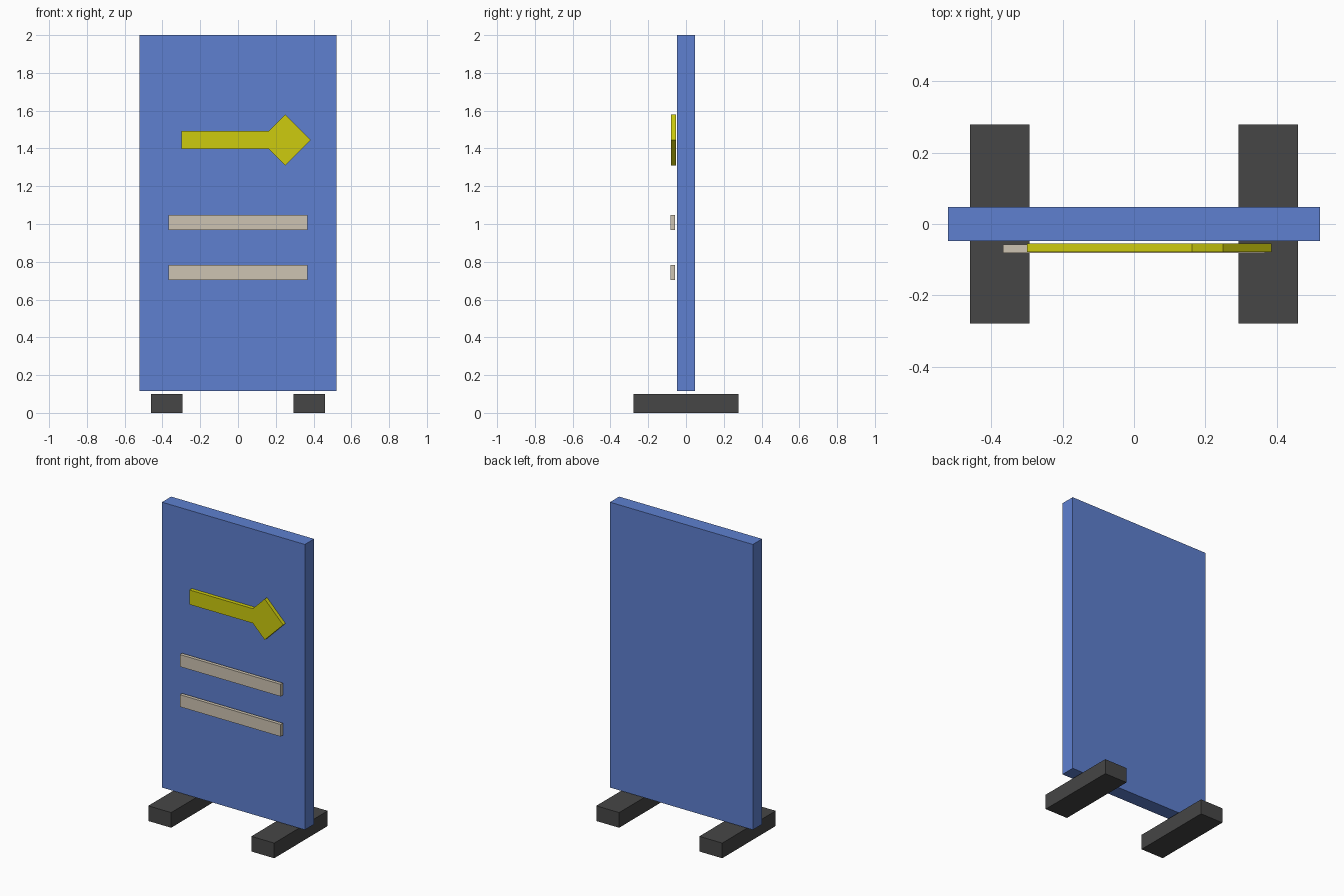
import bpy, bmesh

if "Cube" in bpy.data.objects:
    bpy.data.objects.remove(bpy.data.objects["Cube"])


def material(name, rgb):
    # sRGB 0-255 to linear
    lin = [((c / 255 + 0.055) / 1.055) ** 2.4 if c > 10 else c / 255 / 12.92 for c in rgb]
    m = bpy.data.materials.new(name)
    m.diffuse_color = (*lin, 1)
    m.use_nodes = True
    m.node_tree.nodes["Principled BSDF"].inputs["Base Color"].default_value = m.diffuse_color
    return m


blue = material("panel blue", (94, 128, 208))
yellow = material("arrow yellow", (205, 203, 14))
cream = material("strip cream", (206, 196, 178))
dark = material("foot dark grey", (70, 70, 70))


def plate(name, outline, y0, y1, mat):
    """Extrude an x-z outline from y0 back to y1."""
    bm = bmesh.new()
    face = bm.faces.new([bm.verts.new((x, y0, z)) for x, z in outline])
    ext = bmesh.ops.extrude_face_region(bm, geom=[face])
    for v in ext["geom"]:
        if isinstance(v, bmesh.types.BMVert):
            v.co.y = y1
    bmesh.ops.recalc_face_normals(bm, faces=bm.faces)
    mesh = bpy.data.meshes.new(name)
    bm.to_mesh(mesh)
    bm.free()
    mesh.materials.append(mat)
    obj = bpy.data.objects.new(name, mesh)
    bpy.context.collection.objects.link(obj)
    return obj


def box(name, x0, x1, y0, y1, z0, z1, mat):
    return plate(name, [(x0, z0), (x1, z0), (x1, z1), (x0, z1)], y0, y1, mat)


# main board
box("board", -0.522, 0.522, -0.048, 0.048, 0.116, 2.0, blue)

# two feet, mirrored
for side, s in (("left", -1), ("right", 1)):
    a, b = sorted((s * 0.293, s * 0.46))
    box(side + "_foot", a, b, -0.279, 0.279, 0, 0.1, dark)

# two information strips
for name, z in (("upper_strip", 1.008), ("lower_strip", 0.743)):
    box(name, -0.368, 0.368, -0.081, -0.058, z - 0.04, z + 0.04, cream)

# arrow: straight shaft running into a diamond head
cx, cz, r, h = 0.25, 1.444, 0.135, 0.048
plate("arrow", [(-0.30, cz - h), (cx - r + h, cz - h), (cx, cz - r), (cx + r, cz),
                (cx, cz + r), (cx - r + h, cz + h), (-0.30, cz + h)],
      -0.079, -0.054, yellow)
